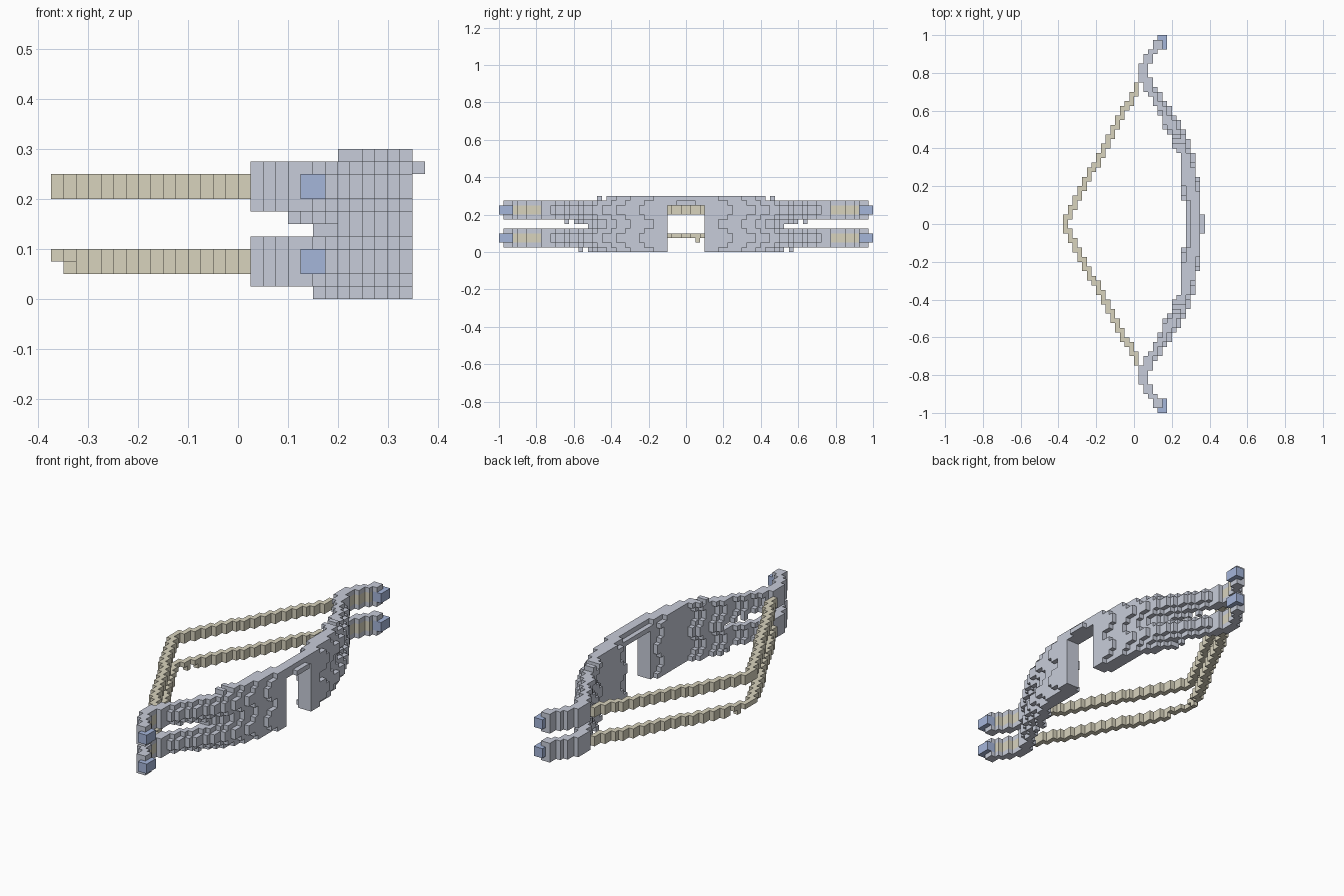
import bpy, bmesh, math

cube = bpy.data.objects.get("Cube")
if cube:
    bpy.data.objects.remove(cube)

S = 0.025  # edge of one block


def material(name, rgb):
    m = bpy.data.materials.new(name)
    m.use_nodes = True
    m.diffuse_color = (*rgb, 1)
    m.node_tree.nodes["Principled BSDF"].inputs["Base Color"].default_value = (*rgb, 1)
    return m


# Plan of the bow arm: distance from the middle, inner edge, outer edge (in blocks)
PROFILE = [(0, 11, 14), (7, 10.4, 14), (12, 10, 13), (14, 10, 12.6), (16, 9, 12.2),
           (20, 7, 10.3), (24, 5, 7.8), (28, 2.5, 5), (30, 1, 3.5), (33, 1, 3),
           (35, 2, 4), (37, 3.5, 5.5), (39, 5, 7)]


def edge(j, column):
    for a, b in zip(PROFILE, PROFILE[1:]):
        if j <= b[0]:
            t = max(0, (j - a[0]) / (b[0] - a[0]))
            return round(a[column] + t * (b[column] - a[column]))
    return PROFILE[-1][column]


# How far each height row reaches along the arm; a loose block follows a gap of one
REACH = {0: 21, 5: 21, 6: 24, 11: 17}
LOOSE = {0, 6, 11}
CORE = (2, 3, 8, 9)
limb, string, tip = set(), set(), set()

# Bow arms, with the sight window cut out of the middle
for j in range(39):
    for k in range(12):
        reach = REACH.get(k, 39)
        beyond = j >= reach and not (k in LOOSE and j == reach + 1)
        if beyond or (j < 4 and k < 10):
            continue
        # rows away from each arm's core bend inward, giving chevron steps
        bent = 5 <= j <= 28
        shift = (0 if k in CORE else 2 if k in REACH else 1) if bent else 0
        inner = edge(j + shift - 1, 1) if bent else edge(j, 1)
        if k == 11 and j < 8:
            inner += 1
        outer = max(edge(j + 1.5 * shift, 2), inner + 1)
        for i in range(inner, outer):
            limb.add((i, j, k))
limb.update((14, j, 10) for j in range(2))  # sight bead

# Nocked tips and the string wrapped over the outer face of the arms
for k in CORE:
    for j in range(31, 37):
        cell = (edge(j, 2) - 1, j, k)
        limb.discard(cell)
        string.add(cell)
    for j in range(37, 40):
        for i in (5, 6):
            limb.discard((i, j, k))
            tip.add((i, j, k))

# Two strings drawn back to a point, the lower one thinner there
for n in range(16):
    for j in range(math.floor(1.85 * n), math.ceil(1.85 * (n + 1))):
        for k in CORE:
            if k != 2 or j >= 4:
                string.add((n - 15, j, k))
string -= limb


def mirrored(cells):
    return cells | {(i, -1 - j, k) for i, j, k in cells}


limb, string, tip = map(mirrored, (limb, string, tip))
string.add((-14, 2, 2))  # small knot under the lower string
solid = limb | string | tip


def build(name, cells, mat):
    """Make a mesh of the exposed block faces."""
    bm = bmesh.new()
    verts = {}

    def vert(p):
        if p not in verts:
            verts[p] = bm.verts.new([c * S for c in p])
        return verts[p]

    for c in sorted(cells):
        for axis in range(3):
            for side in (0, 1):
                near = list(c)
                near[axis] += 2 * side - 1
                if tuple(near) in solid:
                    continue
                u, v = (axis + 1) % 3, (axis + 2) % 3
                ring = []
                for du, dv in ((0, 0), (1, 0), (1, 1), (0, 1)):
                    p = list(c)
                    p[axis] += side
                    p[u] += du
                    p[v] += dv
                    ring.append(vert(tuple(p)))
                bm.faces.new(ring if side else ring[::-1])
    mesh = bpy.data.meshes.new(name)
    bm.to_mesh(mesh)
    bm.free()
    mesh.materials.append(mat)
    bpy.context.collection.objects.link(bpy.data.objects.new(name, mesh))


build("bow_arms", limb, material("pale grey metal", (0.575, 0.605, 0.695)))
build("bow_strings", string, material("beige cord", (0.69, 0.655, 0.515)))
build("arm_tips", tip, material("soft blue", (0.375, 0.465, 0.70)))
